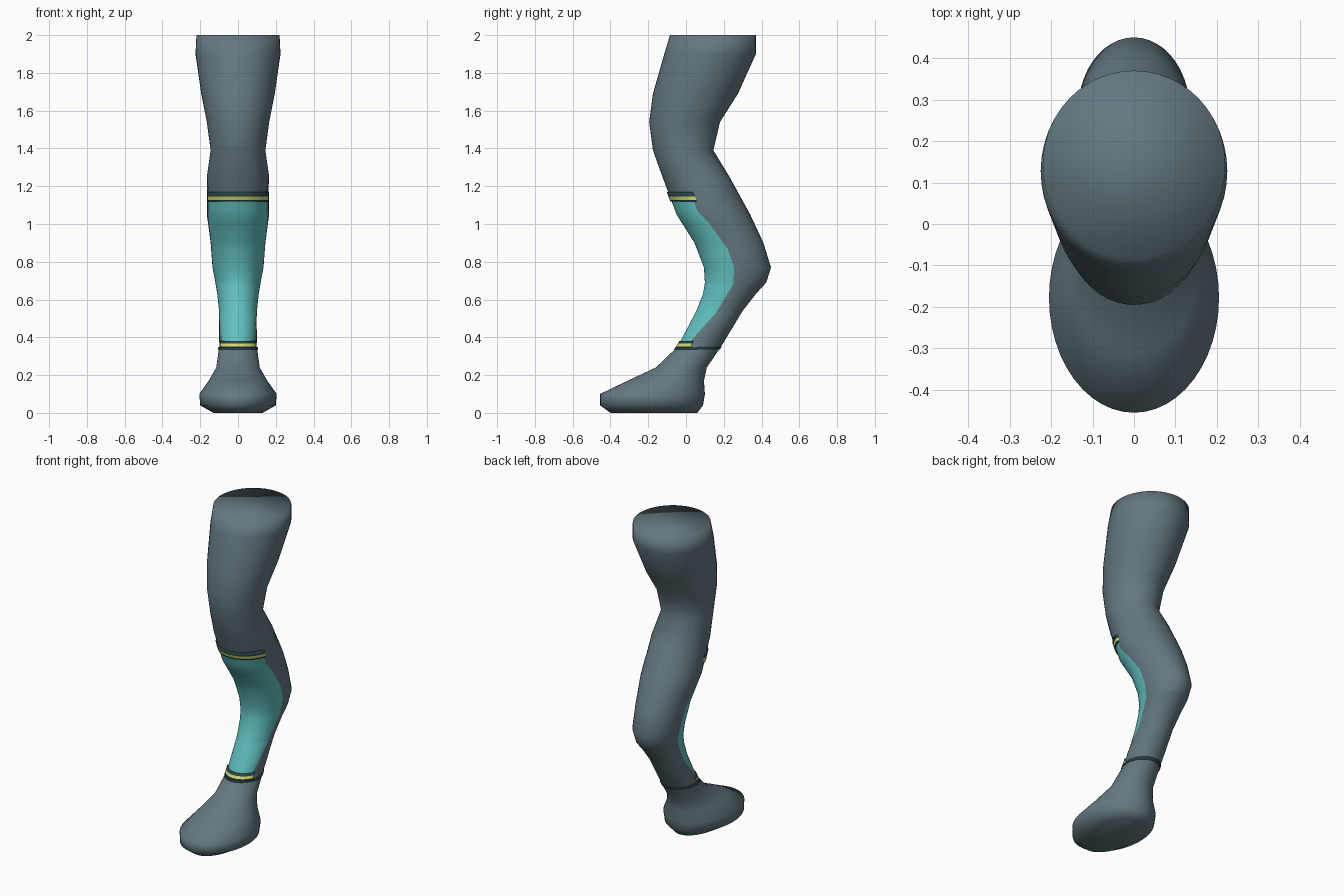
import bpy
import math

if "Cube" in bpy.data.objects:
    bpy.data.objects.remove(bpy.data.objects["Cube"], do_unlink=True)


def make_material(name, rgb):
    mat = bpy.data.materials.new(name)
    mat.use_nodes = True
    color = (*rgb, 1.0)
    mat.diffuse_color = color
    bsdf = mat.node_tree.nodes["Principled BSDF"]
    bsdf.inputs["Base Color"].default_value = color
    bsdf.inputs["Roughness"].default_value = 0.6
    return mat


slate = make_material("slate grey", (0.127, 0.188, 0.216))
teal = make_material("bright teal", (0.122, 0.53, 0.53))
yellow = make_material("pale yellow", (0.66, 0.68, 0.17))
dark = make_material("dark teal", (0.022, 0.055, 0.06))

# Leg outline: height, front y, back y, half width
OUTLINE = [
    (0, -.40, .06, .13), (.04, -.455, .09, .20), (.1, -.455, .1, .205),
    (.17, -.31, .095, .155), (.24, -.16, .11, .115), (.35, -.045, .185, .1),
    (.54, .055, .3, .1), (.63, .09, .37, .11), (.69, .1, .425, .12),
    (.77, .095, .45, .135), (.9, .045, .41, .145), (1.05, -.05, .34, .165),
    (1.25, -.125, .23, .165), (1.39, -.175, .145, .145),
    (1.54, -.195, .18, .165), (1.69, -.175, .275, .195),
    (1.9, -.115, .37, .225), (2, -.085, .37, .22),
]
# Rear edge of the shin panel: height, y
PANEL_EDGE = [
    (.375, .02), (.42, .06), (.53, .16), (.68, .25), (.77, .255),
    (.87, .22), (1.0, .125), (1.07, .06), (1.125, .04),
]
PANEL_LOW, PANEL_HIGH = PANEL_EDGE[0][0], PANEL_EDGE[-1][0]


def sample(table, z):
    """Linear lookup in a table whose first column is height."""
    if z <= table[0][0]:
        return table[0][1:]
    for a, b in zip(table, table[1:]):
        if z <= b[0]:
            f = (z - a[0]) / (b[0] - a[0])
            return tuple(p + (q - p) * f for p, q in zip(a[1:], b[1:]))
    return table[-1][1:]


def ring_point(z, angle, offset=0.0):
    """Point on the leg's oval section; angle 0 is the front."""
    front, back, half = sample(OUTLINE, z)
    mid, depth = (front + back) / 2, (back - front) / 2
    return ((half + offset) * math.sin(angle),
            mid - (depth + offset) * math.cos(angle), z)


def angle_at(z, y):
    front, back, _ = sample(OUTLINE, z)
    c = (front + back - 2 * y) / (back - front)
    return math.acos(max(-1, min(1, c)))


def make_object(name, verts, faces, slots, mats):
    mesh = bpy.data.meshes.new(name)
    mesh.from_pydata(verts, [], faces)
    for mat in mats:
        mesh.materials.append(mat)
    for poly, slot in zip(mesh.polygons, slots):
        poly.material_index = slot
        poly.use_smooth = True
    mesh.update()
    obj = bpy.data.objects.new(name, mesh)
    bpy.context.collection.objects.link(obj)
    return obj


def build_leg():
    """Thigh, shank and foot as one loft; its front segments carry the panel."""
    n_front, n_back = 24, 24
    n = n_front + n_back
    levels = sorted({row[0] for row in OUTLINE} | {row[0] for row in PANEL_EDGE})
    verts, faces, slots = [], [], []
    for z in levels:
        if PANEL_LOW <= z <= PANEL_HIGH:
            edge = angle_at(z, sample(PANEL_EDGE, z)[0])
        else:
            edge = math.pi / 2
        for i in range(n):
            if i < n_front:
                a = -edge + 2 * edge * i / n_front
            else:
                a = edge + 2 * (math.pi - edge) * (i - n_front) / n_back
            verts.append(ring_point(z, a))
    for r in range(len(levels) - 1):
        in_panel = PANEL_LOW <= levels[r] and levels[r + 1] <= PANEL_HIGH
        for i in range(n):
            j = (i + 1) % n
            faces.append((r * n + i, r * n + j, (r + 1) * n + j, (r + 1) * n + i))
            slots.append(1 if in_panel and i < n_front else 0)
    # Flat ends at the sole and the thigh
    last = (len(levels) - 1) * n
    faces += [tuple(reversed(range(n))), tuple(range(last, last + n))]
    slots += [0, 0]
    make_object("leg", verts, faces, slots, [slate, teal])


def build_band(name, levels, slots_by_row, reach, lift=0.007):
    """Thin striped strap around the leg, out to the given angle."""
    n = 40
    rows = [(levels[0], -.002)] + [(z, lift) for z in levels] + [(levels[-1], -.002)]
    row_slots = [slots_by_row[0], *slots_by_row, slots_by_row[-1]]
    verts, faces, slots = [], [], []
    for z, offset in rows:
        for i in range(n + 1):
            a = -reach + 2 * reach * i / n
            at_tip = i in (0, n) and reach < math.pi
            verts.append(ring_point(z, a, -.002 if at_tip else offset))
    w = n + 1
    for r, slot in enumerate(row_slots):
        for i in range(n):
            k = r * w + i
            faces.append((k, k + 1, k + 1 + w, k + w))
            slots.append(slot)
    make_object(name, verts, faces, slots, [dark, yellow])


build_leg()
# Straps above and below the shin panel
build_band("knee_strap", (1.12, 1.128, 1.146, 1.17), (0, 1, 0), angle_at(1.14, .05))
build_band("ankle_strap", (.346, .352, .367, .38), (0, 1, 0), angle_at(.36, .03))
build_band("ankle_ring", (.335, .348), (0,), math.pi, .004)
